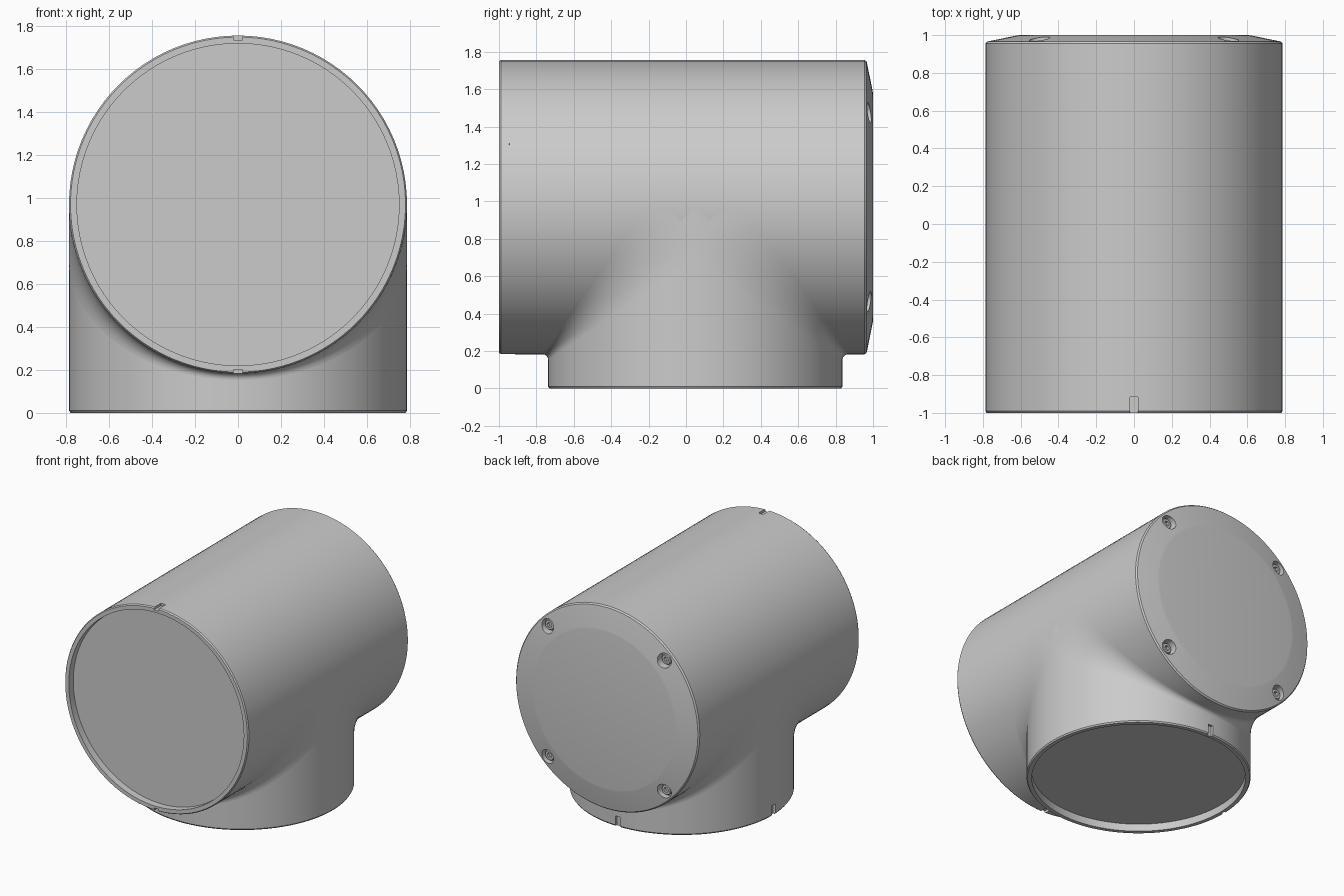
import bpy, bmesh, math
from mathutils import Matrix, Vector

if "Cube" in bpy.data.objects:
    bpy.data.objects.remove(bpy.data.objects["Cube"], do_unlink=True)

R, AXIS_Z, PIPE_Y = 0.787, 0.97, 0.05

grey = bpy.data.materials.new("plain_grey")
grey.use_nodes = True
grey.diffuse_color = (0.6, 0.6, 0.6, 1)
grey.node_tree.nodes["Principled BSDF"].inputs["Base Color"].default_value = (0.6, 0.6, 0.6, 1)


def finish(name, bm):
    bmesh.ops.recalc_face_normals(bm, faces=bm.faces)
    mesh = bpy.data.meshes.new(name)
    bm.to_mesh(mesh)
    bm.free()
    mesh.materials.append(grey)
    obj = bpy.data.objects.new(name, mesh)
    bpy.context.collection.objects.link(obj)
    return obj


def lathe(name, profile, matrix, sides=96):
    """Turn (radius, height) points about local z, capping both ends."""
    bm = bmesh.new()
    rings = [[bm.verts.new((r * math.cos(k * math.tau / sides), r * math.sin(k * math.tau / sides), h))
              for k in range(sides)] for r, h in profile]
    for a, b in zip(rings, rings[1:]):
        for k in range(sides):
            n = (k + 1) % sides
            bm.faces.new((a[k], a[n], b[n], b[k]))
    bm.faces.new(rings[0])
    bm.faces.new(rings[-1])
    bm.transform(matrix)
    return finish(name, bm)


def box(center, size):
    bm = bmesh.new()
    bmesh.ops.create_cube(bm, size=1)
    bm.transform(Matrix.Translation(center) @ Matrix.Diagonal((*size, 1)))
    return finish("cutter", bm)


def activate(obj):
    bpy.ops.object.select_all(action="DESELECT")
    obj.select_set(True)
    bpy.context.view_layer.objects.active = obj


def cut(obj, cutters):
    activate(obj)
    for c in cutters:
        c.hide_render = True
        mod = obj.modifiers.new("cut", "BOOLEAN")
        mod.operation, mod.solver, mod.object = "DIFFERENCE", "EXACT", c
        bpy.ops.object.modifier_apply(modifier=mod.name)
        bpy.data.objects.remove(c, do_unlink=True)


def smooth(obj):
    activate(obj)
    bpy.ops.object.shade_smooth_by_angle(angle=math.radians(30))


# Local z of a lathe turned to point along +y
along_y = Matrix.Rotation(-math.pi / 2, 4, "X")

# Main barrel: recessed front disc, chamfered rear ring
barrel = lathe("main_barrel", [
    (0.75, -0.945), (0.75, -1), (0.78, -1), (R, -0.99), (R, 0.955), (0.778, 0.966),
    (0.62, 0.998), (0.605, 1)], Matrix.Translation((0, 0, AXIS_Z)) @ along_y)

# Lower pipe with recessed underside
pipe = lathe("lower_pipe", [
    (0.75, 0.057), (0.75, 0), (0.78, 0), (R, 0.01), (R, AXIS_Z)],
    Matrix.Translation((0, PIPE_Y, 0)))

# Alignment notches and rear screw holes
cutters = [box((0, -0.96, AXIS_Z + s * (R + 0.03)), (0.04, 0.09, 0.1)) for s in (-1, 1)]
screw_spots = [Matrix.Translation((sx * 0.5, 0, AXIS_Z + sz * 0.505)) @ along_y
               for sx in (-1, 1) for sz in (-1, 1)]
cutters += [lathe("cutter", [(0.055, 0.925), (0.055, 1.1)], m, 32) for m in screw_spots]
cut(barrel, cutters)
cut(pipe, [box((0, PIPE_Y + R + 0.03, 0.03), (0.04, 0.1, 0.1)),
           box((-R - 0.03, PIPE_Y, 0.03), (0.1, 0.04, 0.1))])
smooth(barrel)
smooth(pipe)

# Socket-head screws
for i, m in enumerate(screw_spots):
    head = lathe("screw_%d" % (i + 1), [
        (0.04, 0.92), (0.04, 0.95), (0.035, 0.957), (0.022, 0.957)], m, 32)
    cut(head, [lathe("cutter", [(0.021, 0.935), (0.021, 1)], m, 6)])
    smooth(head)

# Concave blends between barrel and pipe, wider toward the sides
for side, label in ((-1, "front"), (1, "rear")):
    bm = bmesh.new()
    rows = []
    for i in range(97):
        t = math.pi * i / 96
        x, h = R * math.cos(t), R * math.sin(t)
        d = 0.25 - 0.28 * h
        row = []
        for j in range(9):
            a = math.pi / 2 * j / 8
            y, z = h + d * (1 - math.sin(a)), h + d * (1 - math.cos(a))
            row.append(bm.verts.new(Vector((x, PIPE_Y + side * y, AXIS_Z - z))))
        rows.append(row)
    for a, b in zip(rows, rows[1:]):
        for j in range(8):
            bm.faces.new((a[j], a[j + 1], b[j + 1], b[j]))
    blend = finish(label + "_blend", bm)
    # Make the sheet face away from the pipe axis
    mid = blend.data.polygons[len(blend.data.polygons) // 2]
    if mid.normal.y * side < 0:
        blend.data.flip_normals()
    smooth(blend)
